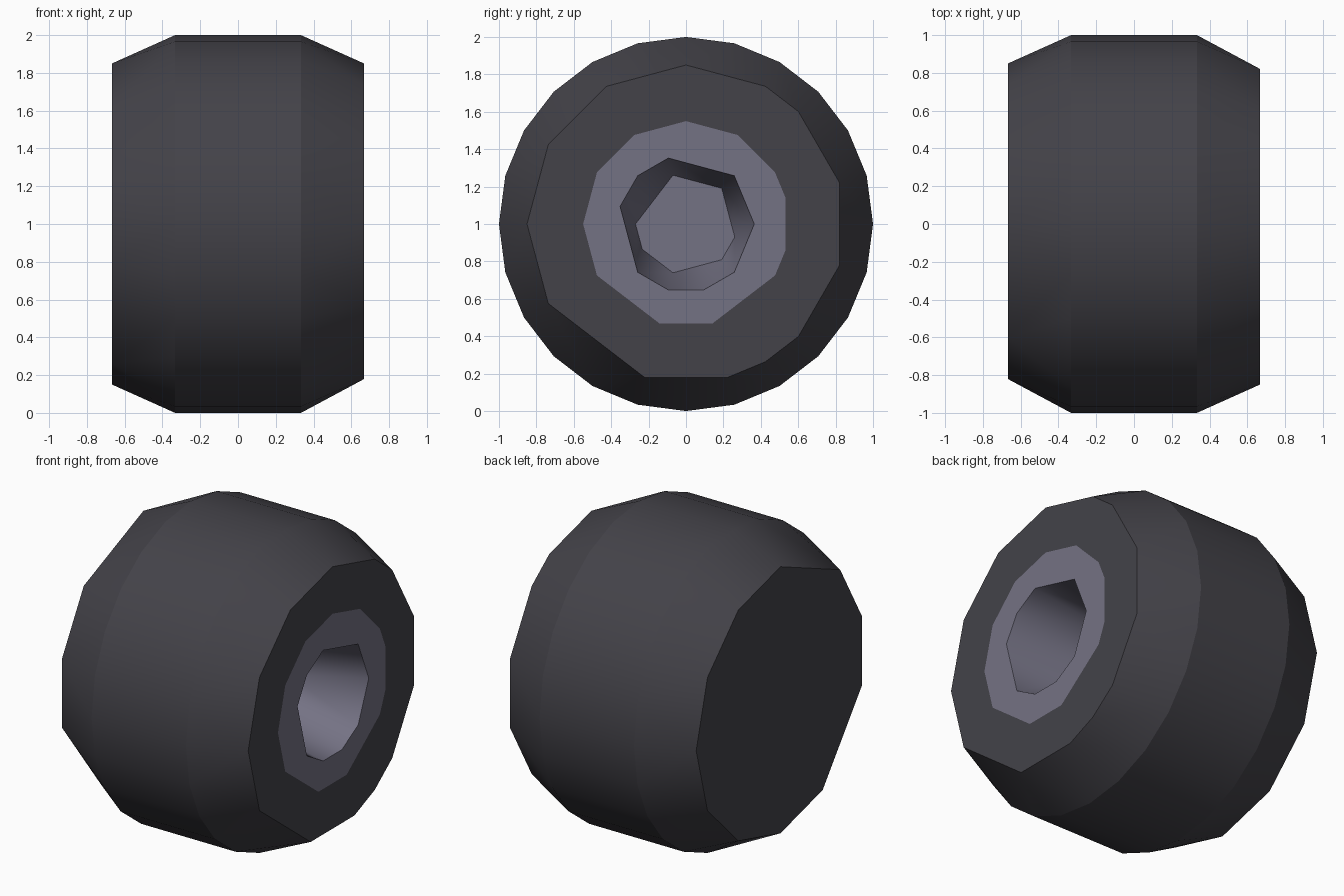
import bpy, bmesh
from math import sin, cos, radians

cube = bpy.data.objects.get("Cube")
if cube:
    bpy.data.objects.remove(cube)


def material(name, rgb):
    mat = bpy.data.materials.new(name)
    mat.use_nodes = True
    colour = (*rgb, 1)
    mat.diffuse_color = colour
    bsdf = next(n for n in mat.node_tree.nodes if n.type == 'BSDF_PRINCIPLED')
    bsdf.inputs["Base Color"].default_value = colour
    bsdf.inputs["Roughness"].default_value = 0.8
    return mat


def bridge(bm, ring_a, ring_b):
    """Join two rings of (angle, vertex) that may have different corner counts."""
    a = ring_a + [(ring_a[0][0] + 360, ring_a[0][1])]
    b = ring_b + [(ring_b[0][0] + 360, ring_b[0][1])]
    i = j = 0
    while i < len(a) - 1 or j < len(b) - 1:
        mid_a = a[i][0] + a[i + 1][0] if i < len(a) - 1 else 9999
        mid_b = b[j][0] + b[j + 1][0] if j < len(b) - 1 else 9999
        corners = [a[i][1], b[j][1]]
        step_a, step_b = mid_a <= mid_b, mid_b <= mid_a
        if step_b:
            j += 1
            corners.append(b[j][1])
        if step_a:
            i += 1
            corners.append(a[i][1])
        bm.faces.new(corners)


def turned_part(name, profile, mat, close_start=False, close_end=False):
    """Skin rings of (x, radius, angles) about the x axis, smooth around, sharp across."""
    bm = bmesh.new()
    rings = [[(d, bm.verts.new((x, r * sin(radians(d)), 1 + r * cos(radians(d)))))
              for d in angles] for x, r, angles in profile]
    for a, b in zip(rings, rings[1:]):
        bridge(bm, a, b)
    if close_start:
        bm.faces.new([v for _, v in rings[0]])
    if close_end:
        bm.faces.new([v for _, v in reversed(rings[-1])])
    ring_of = {v: k for k, ring in enumerate(rings) for _, v in ring}
    for face in bm.faces:
        face.smooth = True
    for edge in bm.edges:
        edge.smooth = ring_of[edge.verts[0]] != ring_of[edge.verts[1]]
    mesh = bpy.data.meshes.new(name)
    bm.to_mesh(mesh)
    bm.free()
    mesh.materials.append(mat)
    obj = bpy.data.objects.new(name, mesh)
    bpy.context.collection.objects.link(obj)
    return obj


rubber = material("dark rubber", (0.057, 0.055, 0.066))
metal = material("grey metal", (0.175, 0.168, 0.230))

SIDE, TREAD = 0.667, 0.333
full = list(range(0, 360, 15))
inner_side = [0, 30, 60, 90, 120, 150, 180, 210, 255, 285, 315]
outer_side = [0, 30, 45, 75, 105, 135, 150, 165, 195, 240, 270, 300, 330]
hub_edge = [0, 30, 60, 75, 105, 120, 165, 195, 240, 270, 300, 330]
bore_edge = [45, 90, 135, 165, 195, 225, 285, 315, 345]
bore_floor = [45, 105, 135, 195, 240, 270, 345]

# Tyre: closed inner side, bevelled tread, outer side wall with a hub opening
turned_part("tyre", [(-SIDE, 0.85, inner_side), (-TREAD, 1, full), (TREAD, 1, full),
                     (SIDE, 0.85, outer_side), (SIDE, 0.55, hub_edge)],
            rubber, close_start=True)

# Hub: flush ring, tapered bore and floor
turned_part("hub", [(SIDE, 0.55, hub_edge), (SIDE, 0.365, bore_edge),
                    (0.17, 0.27, bore_floor)],
            metal, close_end=True)
